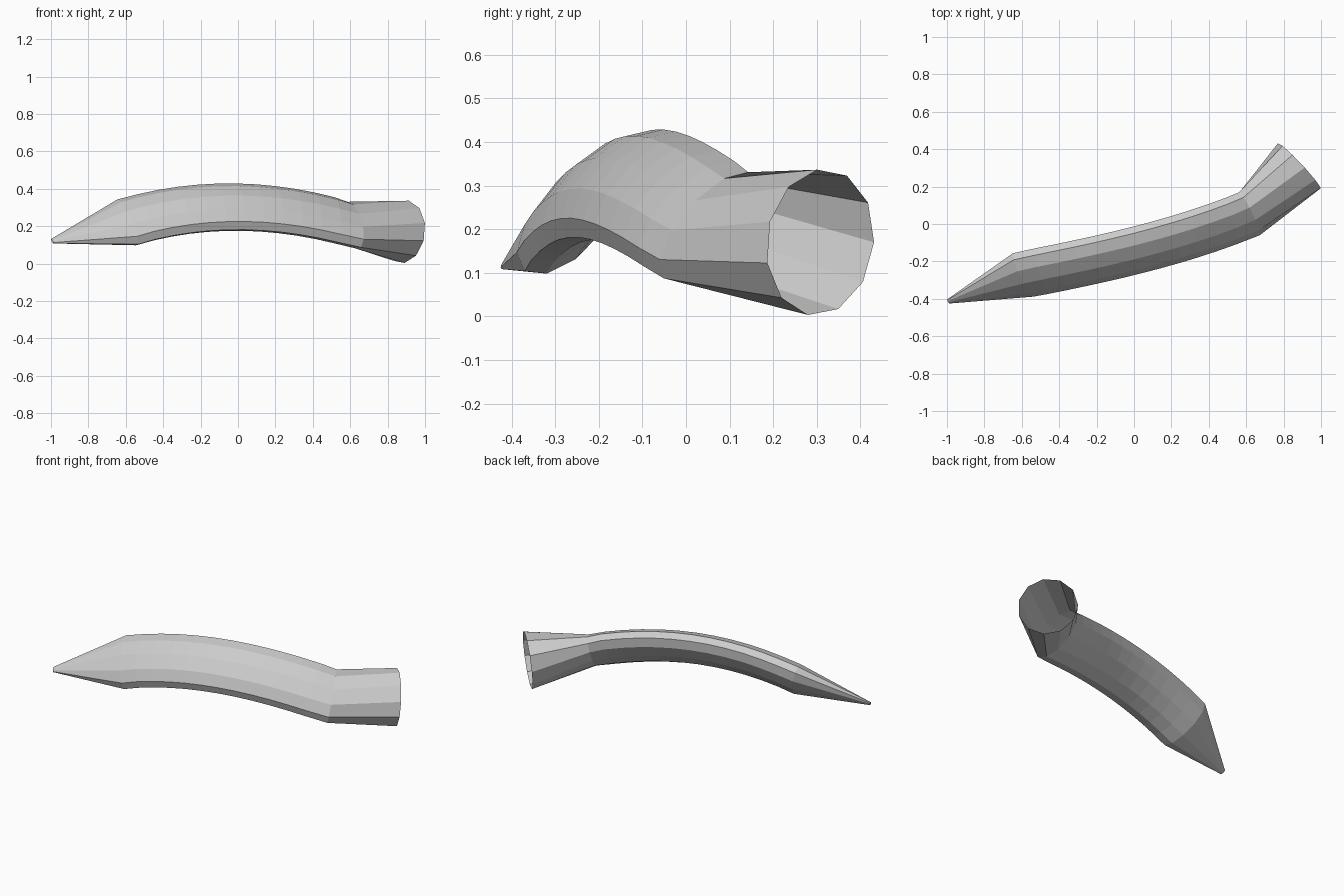
import bpy, bmesh
from math import sin, cos, pi, radians
from mathutils import Vector
from mathutils.geometry import interpolate_bezier

if "Cube" in bpy.data.objects:
    bpy.data.objects.remove(bpy.data.objects["Cube"])

SIDES = 11
BODY_STEPS = 13
TILT = radians(45)      # direction of the long axis of the oval body

# Centre line: straight tip, curved body, straight flared mouth
body = interpolate_bezier(Vector((-.59, -.27, .22)), Vector((-.19, -.19, .338)),
                          Vector((.215, -.108, .323)), Vector((.615, .055, .205)), BODY_STEPS)
path = [Vector((-.993, -.414, .12))] + list(body) + [Vector((.885, .308, .17))]
radii = [.016] + [.164] * BODY_STEPS + [.169]
flatten = [.47] * (BODY_STEPS + 1) + [1]   # oval body, round mouth


def tangent(i):
    """Bisector of the neighbouring segments."""
    t = Vector()
    if i > 0:
        t += (path[i] - path[i - 1]).normalized()
    if i < len(path) - 1:
        t += (path[i + 1] - path[i]).normalized()
    return t.normalized()


# Open tube swept along the centre line
bm = bmesh.new()
rings = []
for i, (p, r, f) in enumerate(zip(path, radii, flatten)):
    t = tangent(i)
    side = Vector((0, 0, 1)).cross(t).normalized()
    up = t.cross(side)
    long_axis = side * cos(TILT) + up * sin(TILT)
    short_axis = up * cos(TILT) - side * sin(TILT)
    ring = []
    for k in range(SIDES):
        a = 2 * pi * k / SIDES - TILT
        ring.append(bm.verts.new(p + long_axis * (r * cos(a)) + short_axis * (r * f * sin(a))))
    rings.append(ring)
for a, b in zip(rings, rings[1:]):
    for k in range(SIDES):
        n = (k + 1) % SIDES
        bm.faces.new((a[k], a[n], b[n], b[k]))
bmesh.ops.recalc_face_normals(bm, faces=bm.faces)

mesh = bpy.data.meshes.new("curved_horn")
bm.to_mesh(mesh)
bm.free()
horn = bpy.data.objects.new("curved_horn", mesh)
bpy.context.collection.objects.link(horn)
